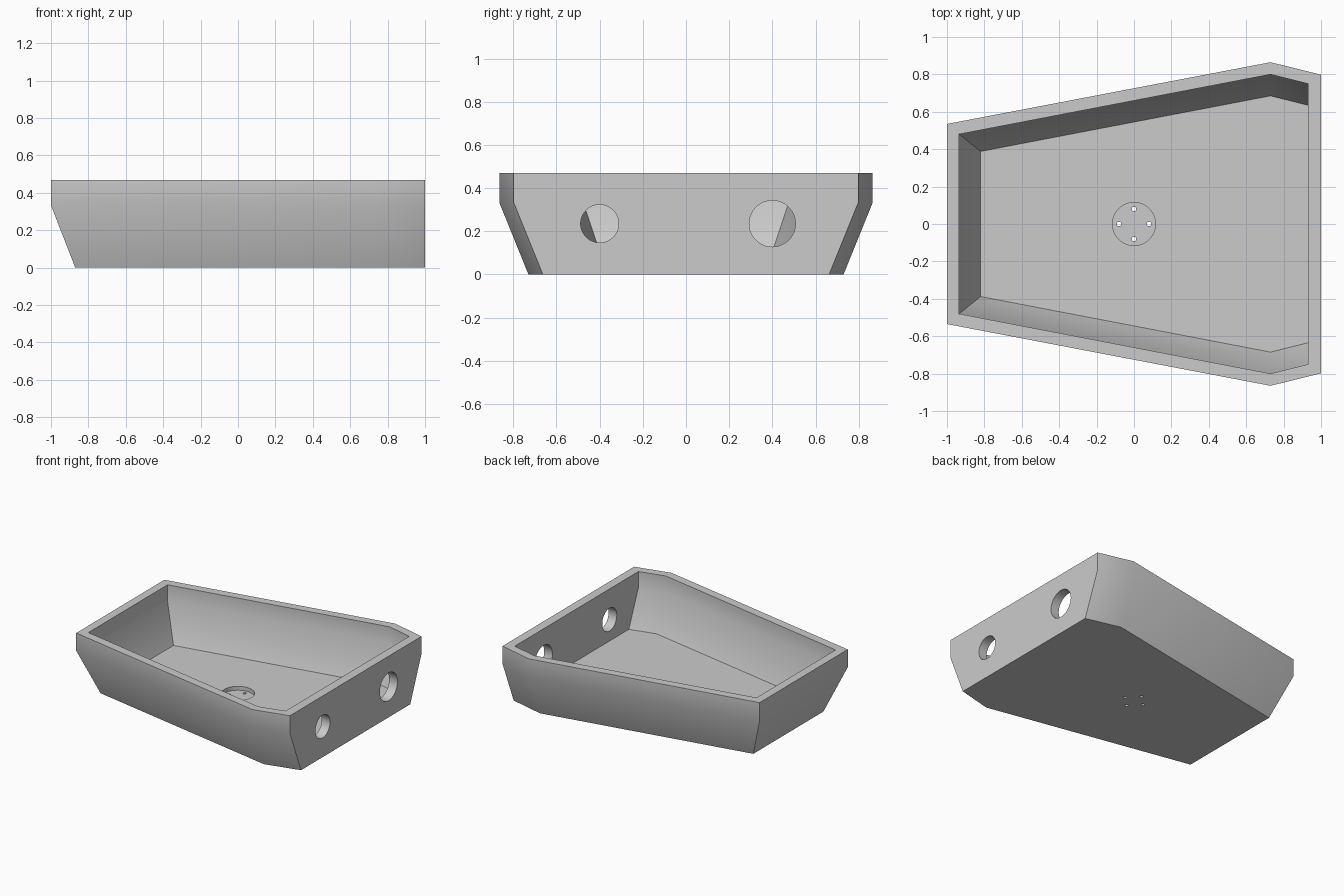
import bpy, bmesh, math
from mathutils import Matrix, Vector

old = bpy.data.objects.get("Cube")
if old:
    bpy.data.objects.remove(old, do_unlink=True)

grey = bpy.data.materials.new("plain grey")
grey.use_nodes = True
colour = (0.6, 0.6, 0.6, 1)
grey.diffuse_color = colour
grey.node_tree.nodes["Principled BSDF"].inputs["Base Color"].default_value = colour


def add_object(name, bm):
    bmesh.ops.recalc_face_normals(bm, faces=bm.faces)
    mesh = bpy.data.meshes.new(name)
    bm.to_mesh(mesh)
    bm.free()
    mesh.materials.append(grey)
    obj = bpy.data.objects.new(name, mesh)
    bpy.context.collection.objects.link(obj)
    return obj


def ring(bm, half, z):
    """Mirror a half outline of (x, y) across y = 0 into a closed ring."""
    points = half + [(x, -y) for x, y in reversed(half)]
    return [bm.verts.new((x, y, z)) for x, y in points]


def cutter(name, centre, radius, depth, axis="Z", segments=64):
    bm = bmesh.new()
    turn = Matrix.Rotation(math.pi / 2, 4, "Y") if axis == "X" else Matrix()
    bmesh.ops.create_cone(bm, cap_ends=True, segments=segments, radius1=radius,
                          radius2=radius, depth=depth,
                          matrix=Matrix.Translation(Vector(centre)) @ turn)
    obj = add_object(name, bm)
    obj.hide_render = True
    return obj


# Basin: outer wall, rim, inner wall and floor as one lofted shell
outer_foot = [(-0.87, 0.425), (0.73, 0.73), (1, 0.663)]
outer_rim = [(-1, 0.535), (0.73, 0.865), (1, 0.798)]
inner_rim = [(-0.935, 0.48), (0.73, 0.80), (0.93, 0.75)]
inner_floor = [(-0.82, 0.388), (0.73, 0.685), (0.93, 0.635)]
bm = bmesh.new()
rings = [ring(bm, half, z) for half, z in (
    (outer_foot, 0), (outer_rim, 0.333), (outer_rim, 0.47),
    (inner_rim, 0.47), (inner_rim, 0.345), (inner_floor, 0.07))]
for low, high in zip(rings, rings[1:]):
    for i in range(len(low)):
        j = (i + 1) % len(low)
        bm.faces.new((low[i], low[j], high[j], high[i]))
bm.faces.new(rings[0])
bm.faces.new(rings[-1])
# The end wall is flat, so merge its stacked faces
bmesh.ops.dissolve_limit(bm, angle_limit=0.01, verts=bm.verts, edges=bm.edges)
basin = add_object("basin", bm)

# Side openings, drain recess and drain holes
cutters = [
    cutter("small_side_opening", (0.97, -0.4, 0.235), 0.088, 0.2, "X"),
    cutter("large_side_opening", (0.97, 0.4, 0.235), 0.107, 0.2, "X"),
    cutter("drain_recess", (0, 0, 0.09), 0.115, 0.1),
]
for k in range(4):
    a = k * math.pi / 2
    cutters.append(cutter("drain_hole", (0.08 * math.cos(a), 0.08 * math.sin(a), 0.02),
                          0.012, 0.1, segments=24))

bpy.ops.object.select_all(action="DESELECT")
bpy.context.view_layer.objects.active = basin
basin.select_set(True)
for c in cutters:
    mod = basin.modifiers.new(c.name, "BOOLEAN")
    mod.operation = "DIFFERENCE"
    mod.solver = "EXACT"
    mod.object = c
    bpy.ops.object.modifier_apply(modifier=mod.name)
for c in cutters:
    bpy.data.objects.remove(c, do_unlink=True)

bpy.ops.object.shade_smooth_by_angle(angle=math.radians(30))
